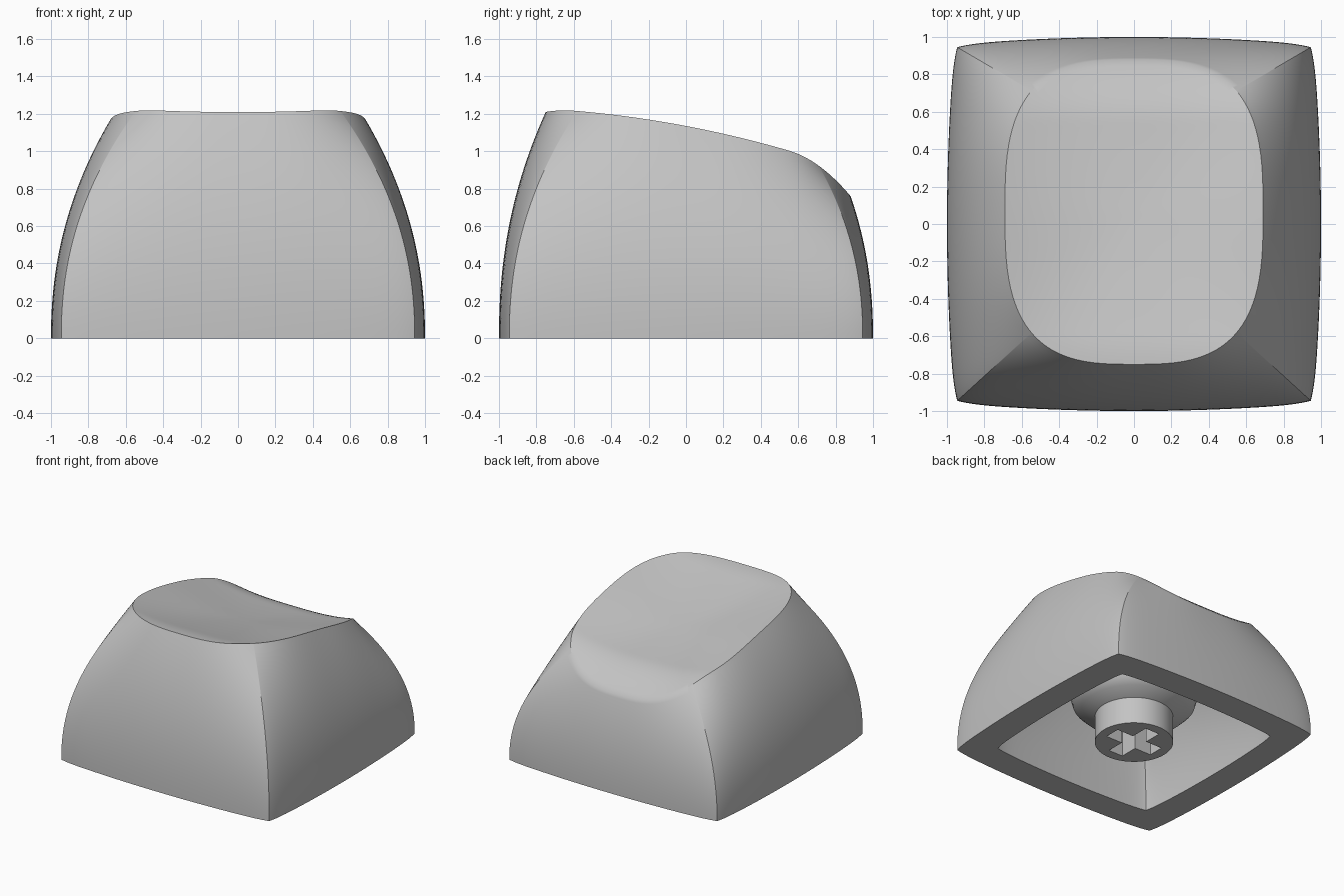
import bpy, bmesh, math

cube = bpy.data.objects.get("Cube")
if cube:
    bpy.data.objects.remove(cube, do_unlink=True)

GREY = (0.55, 0.55, 0.55, 1)
mat = bpy.data.materials.new("light grey plastic")
mat.use_nodes = True
mat.diffuse_color = GREY
mat.node_tree.nodes["Principled BSDF"].inputs["Base Color"].default_value = GREY

SIDE = 40      # segments along each side
CENTRE_Y = 0.065


def finish(name, bm, angle=30):
    bmesh.ops.recalc_face_normals(bm, faces=bm.faces)
    mesh = bpy.data.meshes.new(name)
    bm.to_mesh(mesh)
    bm.free()
    mesh.materials.append(mat)
    obj = bpy.data.objects.new(name, mesh)
    bpy.context.collection.objects.link(obj)
    bpy.ops.object.select_all(action='DESELECT')
    obj.select_set(True)
    bpy.context.view_layer.objects.active = obj
    if angle:
        bpy.ops.object.shade_smooth_by_angle(angle=math.radians(angle))
    return obj


def around(point):
    """Turn a one-side function point(u) into a closed four-sided loop."""
    loop = []
    for k in range(4):
        for i in range(SIDE):
            u = math.sin(math.pi / 2 * (2 * i / SIDE - 1))
            x, y = point(u)
            for _ in range(k):
                x, y = -y, x
            loop.append((x, y))
    return loop


# Bowed square at the base, rounded outline at the rim
base = around(lambda u: (1 - 0.04 * u**2 - 0.015 * u**12, 0.945 * u))
rim = around(lambda u: ((1 + abs(u)**3)**(-1 / 3), u * (1 + abs(u)**3)**(-1 / 3)))


def rim_height(y):
    return (1.135 - 0.19 * y - 0.09 * y * y
            - 1.27 * max(0, y - 0.55)**2 - 0.75 * max(0, -0.6 - y)**2)


def shell_rings(base_scale, rim_scale, height):
    """Rings rising from the base to the rim, then inwards over the dish."""
    bottom = [(x * base_scale, y * base_scale) for x, y in base]
    top = [(x * 0.69 * rim_scale, CENTRE_Y + y * 0.815 * rim_scale) for x, y in rim]
    rings = []
    for j in range(33):
        t = j / 32
        h = t**2.2
        rings.append([(bx + (tx - bx) * h, by + (ty - by) * h, rim_height(ty) * height * t)
                      for (bx, by), (tx, ty) in zip(bottom, top)])
    for j in range(1, 24):
        r = 1 - j / 24
        ring = []
        for x, y in top:
            y = CENTRE_Y + (y - CENTRE_Y) * r
            ring.append((x * r, y, height * (rim_height(y) - 0.1 * (1 - r * r))))
        rings.append(ring)
    return rings


def skin(bm, rings):
    loops = [[bm.verts.new(p) for p in ring] for ring in rings]
    n = len(loops[0])
    for a, b in zip(loops, loops[1:]):
        for i in range(n):
            bm.faces.new((a[i], a[(i + 1) % n], b[(i + 1) % n], b[i]))
    return loops


# Hollow cap: outer skin, inner skin, and the flat lip joining them
bm = bmesh.new()
outer = skin(bm, shell_rings(1, 1, 1))
inner = skin(bm, shell_rings(0.77, 0.72, 0.75))
for loops in (outer, inner):
    bm.faces.new(loops[-1])
n = len(outer[0])
for i in range(n):
    k = (i + 1) % n
    bm.faces.new((outer[0][i], outer[0][k], inner[0][k], inner[0][i]))
finish("cap_shell", bm)

# Stem: round post flaring out under the ceiling
STEM = [(0.295, 0), (0.295, 0.22), (0.4, 0.27), (0.46, 0.33), (0.48, 0.4), (0.48, 0.8)]
bm = bmesh.new()
loops = skin(bm, [[(r * math.cos(a * math.tau / 64), r * math.sin(a * math.tau / 64), z)
                   for a in range(64)] for r, z in STEM])
bm.faces.new(loops[0])
bm.faces.new(loops[-1])
stem = finish("stem", bm)

# Cross-shaped socket in the stem
for size in ((0.43, 0.13), (0.13, 0.43)):
    bm = bmesh.new()
    bmesh.ops.create_cube(bm, size=1)
    bmesh.ops.scale(bm, vec=(*size, 0.9), verts=bm.verts)
    cutter = finish("socket_cutter", bm, 0)
    cutter.hide_render = True
    cut = stem.modifiers.new("socket", 'BOOLEAN')
    cut.operation = 'DIFFERENCE'
    cut.solver = 'EXACT'
    cut.object = cutter
    bpy.context.view_layer.objects.active = stem
    bpy.ops.object.modifier_apply(modifier=cut.name)
    bpy.data.objects.remove(cutter, do_unlink=True)
bpy.ops.object.select_all(action='DESELECT')
stem.select_set(True)
bpy.ops.object.shade_smooth_by_angle(angle=math.radians(30))
